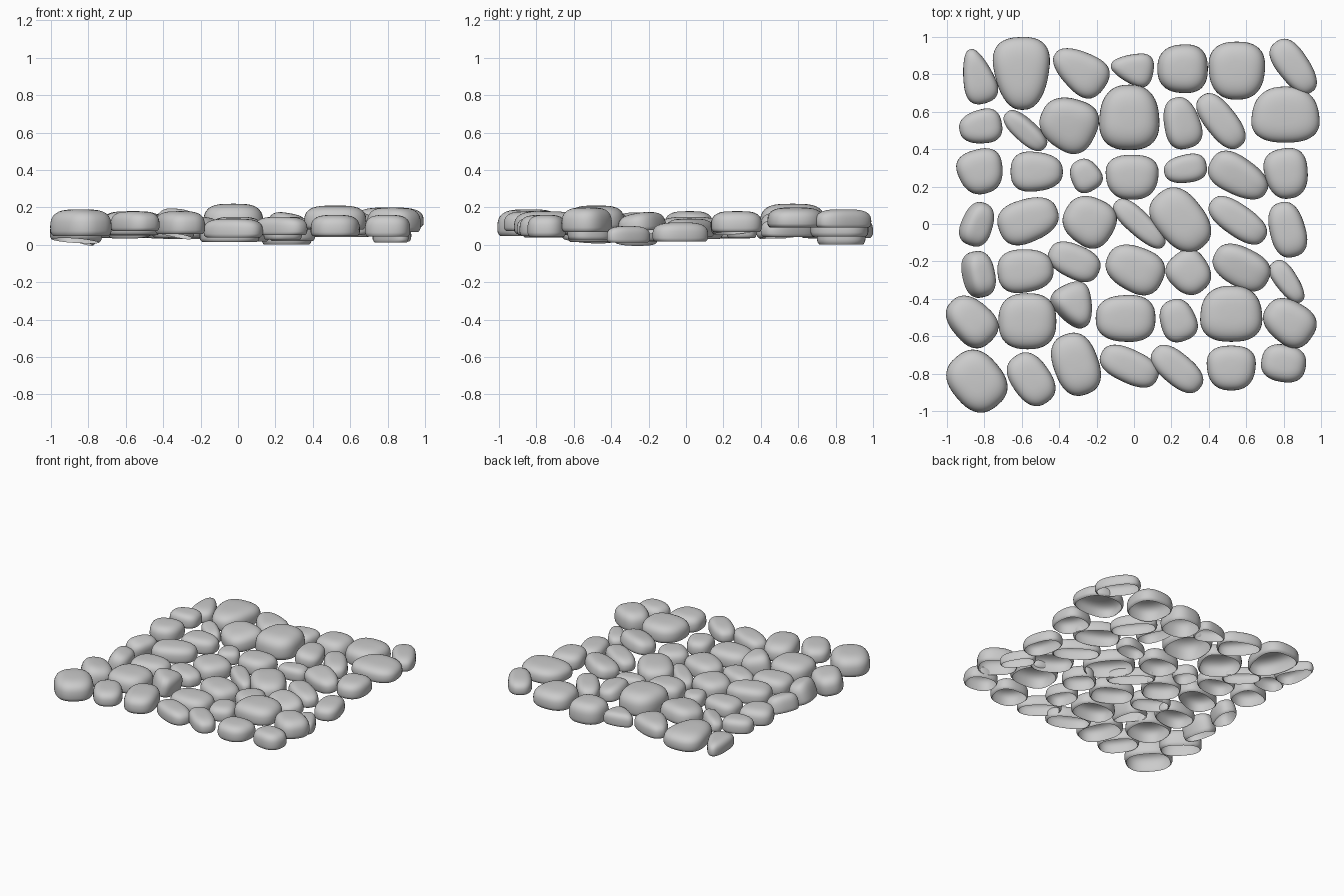
import bpy
import bmesh
import math

default_cube = bpy.data.objects.get("Cube")
if default_cube:
    bpy.data.objects.remove(default_cube, do_unlink=True)

SEGMENTS = 40     # points around each stone
RINGS = 14        # rings from the rim to the crown
OUTLINE = 0.8     # below one squares off the outline
SHOULDER = 0.58   # below one widens the flat of the crown
WALL = 0.68       # below one steepens the side wall
UNDERCUT = math.radians(-32)   # how far the rim curls in below the widest line

# One plain grey for all the stones
stone_grey = bpy.data.materials.new("stone_grey")
stone_grey.use_nodes = True
colour = (0.6, 0.6, 0.6, 1)
stone_grey.diffuse_color = colour
stone_grey.node_tree.nodes["Principled BSDF"].inputs["Base Color"].default_value = colour


def signed_power(value, exponent):
    return math.copysign(abs(value) ** exponent, value)


def outline_point(angle, half_length, half_width, taper):
    """Rounded box outline that gets wider towards its +x end."""
    along = signed_power(math.cos(angle), OUTLINE)
    across = signed_power(math.sin(angle), OUTLINE)
    return half_length * along, half_width * across * (1 + taper * along)


def add_stone(name, x, y, half_length, half_width, turn, taper, top, lean=0, extra=0):
    """Domed pebble shell, open underneath. Sizes are in hundredths, angles in degrees."""
    half_length, half_width = half_length / 100, half_width / 100
    height = 0.06 + min(half_length, half_width) * 0.45 + extra / 100
    crown_height, skirt_depth = height * 0.72, height * 0.42
    bm = bmesh.new()
    rings = []
    for ring in range(RINGS):
        rise = UNDERCUT + (math.pi / 2 - UNDERCUT) * ring / RINGS
        spread = math.cos(rise) ** SHOULDER
        level = signed_power(math.sin(rise), WALL) * (crown_height if rise > 0 else skirt_depth)
        verts = []
        for step in range(SEGMENTS):
            u, v = outline_point(math.tau * step / SEGMENTS, half_length, half_width, taper / 100)
            verts.append(bm.verts.new((u * spread, v * spread, level)))
        rings.append(verts)
    crown = bm.verts.new((0, 0, crown_height))

    # Skin the rings, then close the crown
    for lower, upper in zip(rings, rings[1:]):
        for i in range(SEGMENTS):
            j = (i + 1) % SEGMENTS
            bm.faces.new((lower[i], lower[j], upper[j], upper[i]))
    last_ring = rings[-1]
    for i in range(SEGMENTS):
        bm.faces.new((last_ring[i], last_ring[(i + 1) % SEGMENTS], crown))
    for face in bm.faces:
        face.smooth = True

    mesh = bpy.data.meshes.new(name)
    bm.to_mesh(mesh)
    bm.free()
    mesh.materials.append(stone_grey)
    stone = bpy.data.objects.new(name, mesh)
    stone.location = (x / 100, y / 100, top / 100 - crown_height)
    stone.rotation_euler = (math.radians(-lean), 0, math.radians(turn))
    bpy.context.collection.objects.link(stone)


def add_row(row_name, *stones):
    for number, stone in enumerate(stones, start=1):
        add_stone(f"{row_name}_stone_{number}", *stone)


# Each stone: x, y, half length, half width, turn, taper, top height,
# then optional lean and extra thickness
add_row("back",
        (-83.5, 79, 15, 8, -74, 40, 13),
        (-60, 80.5, 19.5, 14.5, 92, 25, 16),
        (-29, 82, 16, 10.5, -35, 30, 15),
        (-1, 83, 11.5, 8, -10, 45, 13),
        (26, 83, 13.5, 13, 0, 5, 15, 0, 3),
        (55, 82, 15.5, 15, 90, 8, 17),
        (85.5, 84, 16.5, 8.5, -54, -10, 19))

add_row("second",
        (-82, 52, 11.5, 9, 10, 15, 18),
        (-58, 50, 14, 6, -42, 0, 13, -12),
        (-35, 53.5, 15.5, 14, -25, 15, 17, -7),
        (-2.5, 57, 17.5, 16, 90, -8, 22, 0, 3),
        (25.5, 54, 14, 9.5, -75, 15, 17, 10),
        (46.5, 55, 17, 8.5, -52, 0, 14),
        (81, 58.5, 15, 18, -90, 12, 20, 0, -2))

add_row("third",
        (-82, 28, 12, 12, 105, 15, 18),
        (-52, 28, 14, 10.5, 180, 15, 16),
        (-26, 26, 9, 8, -60, 15, 13),
        (-1, 25, 12, 14, 90, 10, 15),
        (27.5, 29.5, 11.5, 7.5, 10, 10, 13),
        (56, 25.5, 17, 10, -30, -15, 17, -8),
        (81.5, 27, 13.5, 11.5, 100, 12, 18))

add_row("middle",
        (-84, 0, 12, 8, 70, -10, 16, -14, 3),
        (-56.5, 2, 16.5, 11.5, 20, -10, 18),
        (-24, 1.5, 14, 13, -30, 10, 15),
        (3, 0, 17.5, 6.5, -43, -10, 12),
        (25, 2, 18.5, 13, -50, -5, 15),
        (55.5, 2, 17.5, 8.5, -35, 0, 14),
        (82, -3, 15, 9.5, -75, 5, 12))

add_row("fifth",
        (-83.5, -27, 12.5, 8, -78, 0, 17, 18, 6),
        (-58, -25, 15, 11.5, 5, -10, 16),
        (-32, -20, 14.5, 9, -25, 5, 14),
        (0.5, -24, 16, 12, -25, 10, 13),
        (29.5, -26, 12, 11, 130, 10, 13),
        (57.5, -23, 16, 10.5, -28, 5, 17, -10),
        (82, -31, 13, 6, -55, -15, 10))

add_row("sixth",
        (-87, -52, 15, 11, -45, 10, 16, 8, 3),
        (-57, -52, 15.5, 15, 0, 0, 18),
        (-32, -44, 12.5, 9.5, 115, 40, 19, -12, 4),
        (-4.5, -50.5, 16, 12.5, 0, 5, 13),
        (23.5, -51.5, 11.5, 9.5, -70, 10, 13),
        (52, -48, 15, 16.5, -90, 8, 21),
        (83, -52.5, 14.5, 11.5, -35, 10, 20, 0, 2))

add_row("front",
        (-84, -84, 17, 14, -50, 0, 19, 0, 2),
        (-55, -83, 15, 10.5, -55, 0, 18),
        (-31, -75, 17, 12, -70, 0, 18, 0, 1),
        (-2.5, -76, 16.5, 9, -25, 0, 14),
        (23, -77.5, 16, 8.5, -40, 0, 15),
        (52, -77, 12, 13, 90, 10, 16),
        (80, -74.5, 12, 10, -10, 0, 16, 0, 1))
